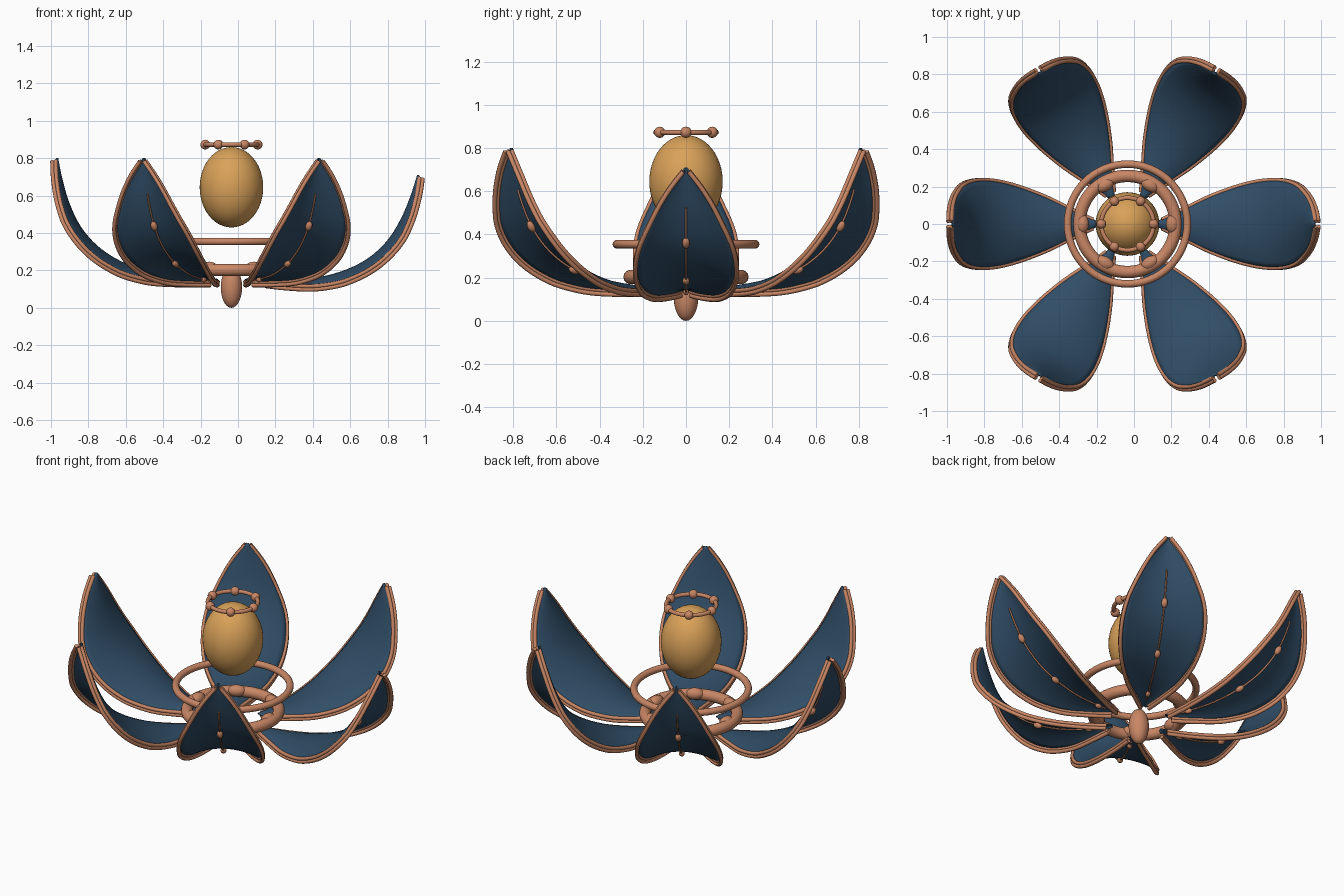
import bpy, bmesh, math
from mathutils import Matrix, Vector

if "Cube" in bpy.data.objects:
    bpy.data.objects.remove(bpy.data.objects["Cube"])

CX = -0.035


def material(name, rgb):
    m = bpy.data.materials.new(name)
    m.diffuse_color = (*rgb, 1)
    m.use_nodes = True
    m.node_tree.nodes["Principled BSDF"].inputs["Base Color"].default_value = m.diffuse_color
    return m


NAVY = material("navy", (0.03, 0.075, 0.135))
COPPER = material("copper", (0.58, 0.24, 0.13))
GOLD = material("gold", (0.70, 0.36, 0.10))


def smooth(ob):
    for p in ob.data.polygons:
        p.use_smooth = True


def ellipsoid(name, loc, size, mat, matrix=Matrix(), seg=20):
    me = bpy.data.meshes.new(name)
    bm = bmesh.new()
    bmesh.ops.create_uvsphere(bm, u_segments=seg, v_segments=seg // 2, radius=1)
    bmesh.ops.scale(bm, vec=size, verts=bm.verts)
    bm.to_mesh(me)
    bm.free()
    ob = bpy.data.objects.new(name, me)
    bpy.context.collection.objects.link(ob)
    me.materials.append(mat)
    smooth(ob)
    ob.matrix_world = Matrix.Translation(loc) @ matrix
    return ob


def ring(name, z, major, minor):
    bpy.ops.mesh.primitive_torus_add(location=(CX, 0, z), major_radius=major, minor_radius=minor,
                                     major_segments=64, minor_segments=14)
    ob = bpy.context.object
    ob.name = name
    ob.data.materials.append(COPPER)
    smooth(ob)


def tube(name, pts, radius, matrix):
    cu = bpy.data.curves.new(name, 'CURVE')
    cu.dimensions = '3D'
    cu.bevel_depth = radius
    cu.bevel_resolution = 2
    cu.use_fill_caps = True
    sp = cu.splines.new('POLY')
    sp.points.add(len(pts) - 1)
    for p, co in zip(sp.points, pts):
        p.co = (*co, 1)
    sp.use_smooth = True
    cu.materials.append(COPPER)
    ob = bpy.data.objects.new(name, cu)
    bpy.context.collection.objects.link(ob)
    ob.matrix_world = matrix


# Petal centre line and half width: radius, height, half width
PROFILE = [(0.16, 0.152, 0.012), (0.30, 0.165, 0.08), (0.45, 0.192, 0.155), (0.60, 0.25, 0.212),
           (0.72, 0.33, 0.235), (0.81, 0.435, 0.222), (0.87, 0.56, 0.165), (0.908, 0.69, 0.09),
           (0.93, 0.80, 0.004)]


def sample(t):
    """Smooth interpolation of the profile for t from 0 to 1."""
    n = len(PROFILE) - 1
    i = min(int(t * n), n - 1)
    f = t * n - i
    P = [Vector(PROFILE[max(0, min(n, k))]) for k in (i - 1, i, i + 1, i + 2)]
    return 0.5 * (2 * P[1] + (P[2] - P[0]) * f + (2 * P[0] - 5 * P[1] + 4 * P[2] - P[3]) * f * f
                  + (3 * P[1] - P[0] - 3 * P[2] + P[3]) * f ** 3)


def surface(t, v, offset=0.0):
    """Point on the petal, its edges bent outward; offset moves it off the back."""
    c = sample(t)
    d = sample(min(1, t + 0.01)) - sample(max(0, t - 0.01))
    length = math.hypot(d.x, d.y)
    nx, nz = d.y / length, -d.x / length
    bend = (0.008 + 0.04 * min(1, c.z / 0.2)) * v * v + offset
    return Vector((c.x + nx * bend, v * c.z, c.y + nz * bend))


def petal(matrix):
    # Blade
    rows, cols = 36, 14
    bm = bmesh.new()
    grid = [[bm.verts.new(surface(i / rows, 2 * j / cols - 1)) for j in range(cols + 1)]
            for i in range(rows + 1)]
    for i in range(rows):
        for j in range(cols):
            bm.faces.new((grid[i][j], grid[i + 1][j], grid[i + 1][j + 1], grid[i][j + 1]))
    bmesh.ops.recalc_face_normals(bm, faces=bm.faces)
    me = bpy.data.meshes.new("petal")
    bm.to_mesh(me)
    bm.free()
    me.materials.append(NAVY)
    ob = bpy.data.objects.new("petal", me)
    bpy.context.collection.objects.link(ob)
    smooth(ob)
    ob.matrix_world = matrix
    mod = ob.modifiers.new("thickness", 'SOLIDIFY')
    mod.thickness = 0.008
    mod.offset = 0
    # Double rim along both edges
    for side in (-1, 1):
        for k, offset in enumerate((0.002, 0.02)):
            pts = [surface(0.03 + 0.95 * i / 48, side, offset) for i in range(49)]
            tube("petal_rim", pts, 0.011, matrix)
    # Vein and its buds on the back
    tube("petal_vein", [surface(0.08 + 0.72 * i / 30, 0, 0.012) for i in range(31)], 0.005, matrix)
    for t, s in ((0.12, 0.014), (0.37, 0.017), (0.635, 0.018)):
        d = surface(t + 0.01, 0) - surface(t - 0.01, 0)
        turn = d.to_track_quat('Z', 'Y').to_matrix().to_4x4()
        ellipsoid("vein_bud", matrix @ surface(t, 0, 0.014), (s, s, s * 1.6), COPPER,
                  matrix.to_3x3().to_4x4() @ turn, 12)


# Six petals, the one on the right opened a little further
pivot = Vector((0.14, 0, 0.15))
for k in range(6):
    tilt = math.radians(6.3) if k == 0 else 0
    m = (Matrix.Translation((CX, 0, 0)) @ Matrix.Rotation(k * math.pi / 3, 4, 'Z')
         @ Matrix.Translation(pivot) @ Matrix.Rotation(tilt, 4, 'Y') @ Matrix.Translation(-pivot))
    petal(m)

# Rings
ring("base_ring", 0.203, 0.257, 0.033)
ring("upper_ring", 0.355, 0.32, 0.02)
ring("crown_ring", 0.873, 0.14, 0.012)

# Beads on the base ring and crown
for k in range(6):
    a = k * math.pi / 3
    c, s = math.cos(a), math.sin(a)
    ellipsoid("base_bead", (CX + 0.24 * c, 0.24 * s, 0.213), (0.034, 0.052, 0.034), COPPER,
              Matrix.Rotation(a, 4, 'Z'))
    ellipsoid("crown_bead", (CX + 0.14 * c, 0.14 * s, 0.873), (0.026, 0.026, 0.026), COPPER)

# Central egg and hanging drop
ellipsoid("egg", (CX, 0, 0.645), (0.17, 0.17, 0.215), GOLD, seg=48)
ellipsoid("drop", (CX, 0, 0.11), (0.057, 0.057, 0.11), COPPER, seg=28)
